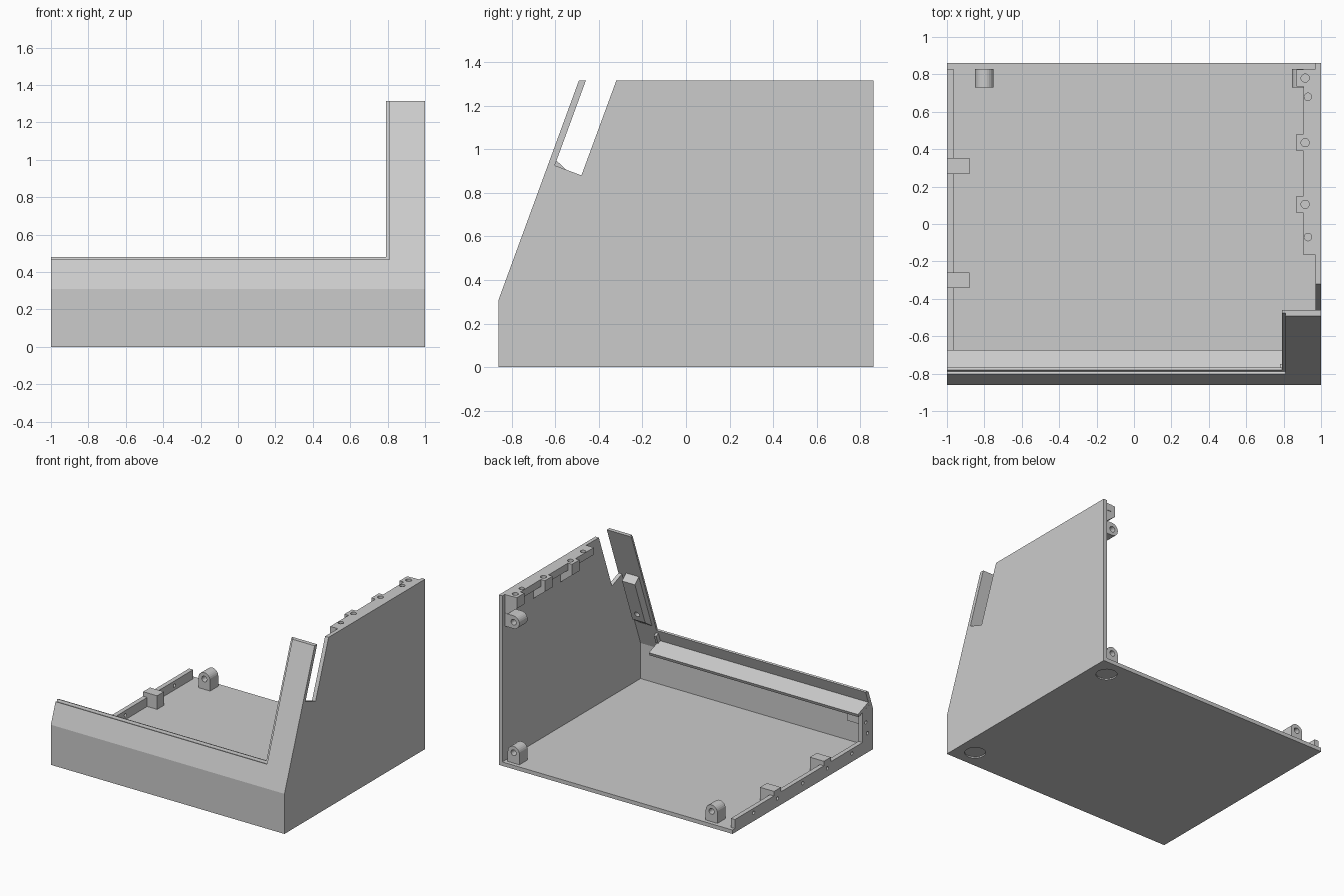
import bpy, bmesh
from math import pi, sin, cos
from mathutils import Vector

cube = bpy.data.objects.get("Cube")
if cube:
    bpy.data.objects.remove(cube, do_unlink=True)

grey = bpy.data.materials.new("plain grey")
grey.use_nodes = True
grey.diffuse_color = (0.6, 0.6, 0.6, 1)
grey.node_tree.nodes["Principled BSDF"].inputs["Base Color"].default_value = (0.6, 0.6, 0.6, 1)

H = 1.315      # overall height
T = 0.03       # shell thickness
BEND = 0.31    # height where the front starts to lean back


def slope(s, d=0.0):
    """Point (y, z) at distance s up the leaning front and depth d inside it."""
    return (-0.86 + 0.344 * s + 0.939 * d, BEND + 0.939 * s - 0.344 * d)


def slope_at(z, d):
    return slope((z - BEND + 0.344 * d) / 0.939, d)


def prism(name, pts, lo, hi, axis="x"):
    """Extrude a flat outline along an axis."""
    place = {"x": lambda a, b: (lo, a, b), "y": lambda a, b: (a, lo, b),
             "z": lambda a, b: (a, b, lo)}[axis]
    bm = bmesh.new()
    face = bm.faces.new([bm.verts.new(place(a, b)) for a, b in pts])
    out = bmesh.ops.extrude_face_region(bm, geom=[face])
    move = Vector([hi - lo if axis == k else 0 for k in "xyz"])
    bmesh.ops.translate(bm, vec=move, verts=[v for v in out["geom"] if isinstance(v, bmesh.types.BMVert)])
    bmesh.ops.recalc_face_normals(bm, faces=bm.faces)
    mesh = bpy.data.meshes.new(name)
    bm.to_mesh(mesh)
    bm.free()
    mesh.materials.append(grey)
    obj = bpy.data.objects.new(name, mesh)
    bpy.context.collection.objects.link(obj)
    return obj


def box(name, x0, x1, y0, y1, z0, z1):
    return prism(name, [(x0, y0), (x1, y0), (x1, y1), (x0, y1)], z0, z1, "z")


def drill(obj, a, b, r, lo, hi, axis):
    """Cut a round hole along an axis."""
    ring = [(a + r * cos(i * pi / 10), b + r * sin(i * pi / 10)) for i in range(20)]
    cutter = prism("hole_cutter", ring, lo, hi, axis)
    cutter.hide_render = True
    mod = obj.modifiers.new("hole", "BOOLEAN")
    mod.operation, mod.solver, mod.object = "DIFFERENCE", "EXACT", cutter
    graph = bpy.context.evaluated_depsgraph_get()
    mesh = bpy.data.meshes.new_from_object(obj.evaluated_get(graph))
    obj.modifiers.clear()
    obj.data = mesh
    bpy.data.objects.remove(cutter, do_unlink=True)


# Floor with two shallow round foot recesses
floor = box("floor", -1, 1, -0.83, 0.86, 0, T)
for y in (-0.72, 0.72):
    drill(floor, 0.857, y, 0.075, -0.02, 0.01, "z")

# Side wall with a slanted slot behind the front column
prism("side_wall", [(-0.83, T), (0.86, T), (0.86, H), (-0.32, H), (-0.48, 0.88),
                    slope_at(0.926, T), (-0.83, 0.305)], 0.97, 1)

# Front: upright base, leaning upper part and stepped top edge
prism("front_panel", [(-0.86, 0), (-0.86, BEND), slope(0.167), slope(0.167, 0.015),
                      slope(0.187, 0.015), slope(0.187, T), (-0.83, 0.305), (-0.83, 0)], -1, 1)

# Corner column in two layers, the inner one forming a lip
for name, x, s, d in (("column_outer", 0.81, 0.167, 0), ("column_lip", 0.79, 0.187, 0.015)):
    prism(name, [slope(s, d), slope_at(H, d), slope_at(H, d + 0.015), slope(s, d + 0.015)], x, 1)

# Shelf behind the front edge, with gussets below
prism("shelf", [slope(0.09, T), slope(0.09, 0.165), slope(0.065, 0.165), slope(0.065, T)], -1, 0.79)
for i in range(6):
    x = 0.77 - 0.29 * i
    prism("shelf_gusset", [slope(0.065, T), slope(0.065, 0.155), slope(-0.04, T)], x - 0.015, x + 0.015)
prism("shelf_end_plate", [slope(0.16, T), slope(0.16, 0.06), slope(0.09, 0.06), slope(0.09, T)], 0.78, 0.80)

# Mounting bar on the inside of the column
bar = prism("column_bar", [slope(0.22, T), slope(0.30, 0.09), slope(0.665, 0.09), slope(0.69, T)], 0.82, 0.93)
drill(bar, 0.875, 0.62, 0.02, -0.72, -0.5, "y")

# Low rail on the open side, its screw holes and tabs
rail = box("side_rail", -1, -0.965, -0.83, 0.83, T, 0.1)
for y in (-0.3, 0.31):
    box("rail_tab", -0.965, -0.88, y - 0.042, y + 0.042, T, 0.135)
    box("rail_tab_cap", -1, -0.965, y - 0.042, y + 0.042, 0.1, 0.135)
for y in (-0.6, -0.3, 0, 0.31, 0.6):
    drill(rail, y, 0.065, 0.013, -1.05, -0.955, "x")

# Flange closing the open end of the front
flange = prism("front_flange", [(-0.83, 0.1), (-0.73, 0.1), (-0.73, 0.335), (-0.82, 0.36), (-0.83, 0.305)], -1, -0.965)
for y, z in ((-0.79, 0.15), (-0.77, 0.24)):
    drill(flange, y, z, 0.013, -1.05, -0.9, "x")
box("flange_block", -0.965, -0.86, -0.83, -0.74, 0.23, 0.32)


# Arched lugs with a cross hole
def lug(name, cx, cz, turn, depth):
    r = 0.05
    pts = [(-r, -depth), (r, -depth)] + [(r * cos(i * pi / 12), r * sin(i * pi / 12)) for i in range(13)]
    c, s = cos(turn), sin(turn)
    obj = prism(name, [(cx + a * c - b * s, cz + a * s + b * c) for a, b in pts], 0.73, 0.83, "y")
    drill(obj, cx, cz, 0.022, 0.6, 0.9, "y")


lug("floor_lug_right", -0.8, 0.11, 0, 0.08)
lug("floor_lug_left", 0.895, 0.11, 0, 0.08)
lug("wall_lug", 0.895, 1.12, pi / 2, 0.075)

# Ledge along the top of the wall with wedge tabs
ledge = box("wall_ledge", 0.905, 0.97, -0.165, 0.83, 1.26, H)
for y in (0.68, -0.07):
    drill(ledge, 0.93, y, 0.02, 1.2, 1.4, "z")
for y in (0.78, 0.435, 0.105):
    drill(ledge, 0.915, y, 0.022, 1.2, 1.4, "z")
    tab = prism("ledge_tab", [(0.97, H), (0.87, H), (0.87, 1.23), (0.97, 1.15)], y - 0.046, y + 0.046, "y")
    drill(tab, 0.915, y, 0.022, 1.24, 1.4, "z")
    # Clear the ledge where the tab stands
    cut = [(0.9, y - 0.046), (0.98, y - 0.046), (0.98, y + 0.046), (0.9, y + 0.046)]
    cutter = prism("tab_cutter", cut, 1.2, 1.4, "z")
    mod = ledge.modifiers.new("tab_gap", "BOOLEAN")
    mod.operation, mod.solver, mod.object = "DIFFERENCE", "EXACT", cutter
    graph = bpy.context.evaluated_depsgraph_get()
    mesh = bpy.data.meshes.new_from_object(ledge.evaluated_get(graph))
    ledge.modifiers.clear()
    ledge.data = mesh
    bpy.data.objects.remove(cutter, do_unlink=True)
